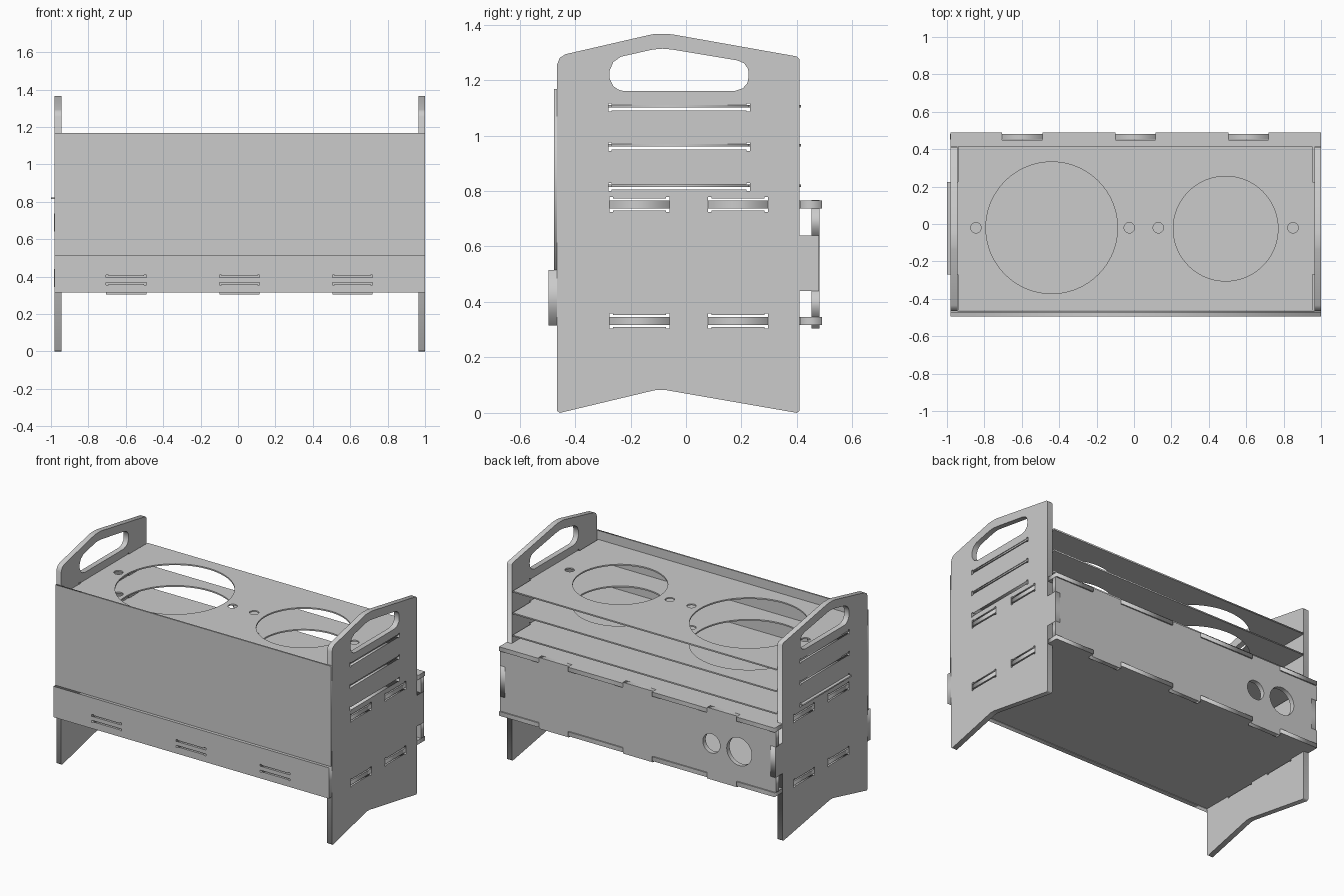
import bpy, math
from mathutils import Matrix

if "Cube" in bpy.data.objects:
    bpy.data.objects.remove(bpy.data.objects["Cube"])

# Flat sheet part: outline plus holes, filled and extruded, then stood in a plane
PLANES = {
    "xy": Matrix(((1, 0, 0, 0), (0, 1, 0, 0), (0, 0, 1, 0), (0, 0, 0, 1))),
    "yz": Matrix(((0, 0, 1, 0), (1, 0, 0, 0), (0, 1, 0, 0), (0, 0, 0, 1))),
    "xz": Matrix(((1, 0, 0, 0), (0, 0, -1, 0), (0, 1, 0, 0), (0, 0, 0, 1))),
}


def sheet(name, plane, lo, hi, outline, holes=()):
    cu = bpy.data.curves.new(name + "_profile", "CURVE")
    cu.dimensions = "2D"
    cu.fill_mode = "BOTH"
    cu.extrude = (hi - lo) / 2
    for pts in [outline, *holes]:
        sp = cu.splines.new("POLY")
        sp.points.add(len(pts) - 1)
        for p, (u, v) in zip(sp.points, pts):
            p.co = (u, v, 0, 1)
        sp.use_cyclic_u = True
    tmp = bpy.data.objects.new(name + "_tmp", cu)
    bpy.context.collection.objects.link(tmp)
    dg = bpy.context.evaluated_depsgraph_get()
    me = bpy.data.meshes.new_from_object(tmp.evaluated_get(dg))
    bpy.data.objects.remove(tmp)
    bpy.data.curves.remove(cu)
    me.name = name
    me.transform(PLANES[plane])
    ob = bpy.data.objects.new(name, me)
    ob.location["yz xz xy".split().index(plane)] = (lo + hi) / 2
    bpy.context.collection.objects.link(ob)
    return ob


def rect(a, b, c, d):
    return [(a, c), (b, c), (b, d), (a, d)]


def circle(x, y, r, n=64):
    return [(x + r * math.cos(2 * math.pi * i / n), y + r * math.sin(2 * math.pi * i / n))
            for i in range(n)]


def slot(a, b, c, d, e=0.005, w=0.012):
    # slot with small corner reliefs
    return [(a, c - e), (a + w, c - e), (a + w, c), (b - w, c), (b - w, c - e), (b, c - e),
            (b, d + e), (b - w, d + e), (b - w, d), (a + w, d), (a + w, d + e), (a, d + e)]


XL, XR, T = -0.98, 1.0, 0.035           # outer faces and thickness of the side panels
PLATES = {"bottom_plate": 0.331, "box_top_plate": 0.751}
SHELVES = {"lower_shelf": 0.815, "middle_shelf": 0.960, "top_shelf": 1.101}
SIDE_TABS = [(-0.275, -0.06), (0.08, 0.295)]
LONG_TABS = [(-0.705, -0.49), (-0.1, 0.115), (0.505, 0.72)]

# Side panels with handle, slots and a rear locking tab
side = [(-0.465, 0.008), (-0.455, 0), (-0.12, 0.08), (-0.105, 0.083), (-0.075, 0.083),
        (-0.06, 0.08), (0.40, 0), (0.41, 0.008), (0.41, 0.44), (0.48, 0.44), (0.48, 0.64),
        (0.41, 0.64), (0.41, 1.275), (0.40, 1.285), (-0.045, 1.364), (-0.065, 1.366),
        (-0.115, 1.366), (-0.135, 1.362), (-0.435, 1.293), (-0.455, 1.28), (-0.465, 1.255)]
grip = [(-0.225, 1.16), (0.175, 1.16), (0.205, 1.17), (0.222, 1.19), (0.226, 1.215),
        (0.224, 1.24), (0.21, 1.26), (0.185, 1.271), (-0.05, 1.31), (-0.085, 1.313),
        (-0.12, 1.31), (-0.235, 1.284), (-0.262, 1.265), (-0.275, 1.235), (-0.275, 1.205),
        (-0.262, 1.178), (-0.245, 1.166)]
cuts = [grip]
cuts += [slot(-0.28, 0.23, z - 0.01, z + 0.009) for z in SHELVES.values()]
cuts += [slot(a, b, z - 0.022, z + 0.022) for z in PLATES.values() for a, b in SIDE_TABS]
sheet("left_side_panel", "yz", XL, XL + T, side, cuts)
sheet("right_side_panel", "yz", XR - T, XR, side, cuts)

# Box plates: tabs through the sides, notches along the back edge
li, ri = XL + T, XR - T
plate = [(li, -0.463), (ri, -0.463)]
for a, b in SIDE_TABS:
    plate += [(ri, a), (XR, a), (XR, b), (ri, b)]
plate += [(ri, 0.412), (XR, 0.412), (XR, 0.49)]
for a, b in reversed(LONG_TABS):
    plate += [(b, 0.49), (b, 0.45), (a, 0.45), (a, 0.49)]
plate += [(XL, 0.49), (XL, 0.412), (li, 0.412)]
for a, b in reversed(SIDE_TABS):
    plate += [(li, b), (XL, b), (XL, a), (li, a)]
for name, z in PLATES.items():
    sheet(name, "xy", z - 0.014, z + 0.014, plate)

# Back panel with finger tabs, end notches and two round ports
ZB, ZT = 0.345, 0.737
back = [(XL - 0.005, ZB)]
for a, b in LONG_TABS:
    back += [(a, ZB), (a, 0.305), (b, 0.305), (b, ZB)]
back += [(XR, ZB), (XR, 0.44), (ri, 0.44), (ri, 0.64), (XR, 0.64), (XR, ZT)]
for a, b in reversed(LONG_TABS):
    back += [(b, ZT), (b, 0.767), (a, 0.767), (a, ZT)]
back += [(XL - 0.005, ZT), (XL - 0.005, 0.64), (li, 0.64), (li, 0.44), (XL - 0.005, 0.44)]
sheet("back_panel", "xz", 0.452, 0.482, back,
      [circle(-0.72, 0.54, 0.09), circle(-0.52, 0.54, 0.062)])

# Front: thick lower rail with slots and tabs, thin upper panel
sheet("front_rail", "xz", -0.495, -0.465, rect(XL, XR, 0.315, 0.515),
      [slot(a, b, 0.36, 0.402) for a, b in LONG_TABS])
for i, (a, b) in enumerate(LONG_TABS):
    sheet(f"front_tab_{i + 1}", "xz", -0.495, -0.465, rect(a, b, 0.368, 0.394))
sheet("front_panel", "xz", -0.475, -0.465, rect(XL, XR, 0.515, 1.167))

# Thin shelves: the upper two have bowl openings and screw holes
holes = [circle(-0.44, -0.02, 0.352, 96), circle(0.49, -0.025, 0.28, 96)]
holes += [circle(x, -0.02, 0.028, 24) for x in (-0.845, -0.025, 0.13, 0.85)]
for name, z in SHELVES.items():
    low = name == "lower_shelf"
    tl, tr = (-1.0, 0.975) if low else (XL, XR - 0.005)
    a, b = -0.27, 0.225
    shelf = [(-0.94, -0.463), (0.955, -0.463), (0.955, a), (tr, a), (tr, b), (0.955, b),
             (0.955, 0.415), (-0.94, 0.415), (-0.94, b), (tl, b), (tl, a), (-0.94, a)]
    sheet(name, "xy", z, z + 0.009, shelf, [] if low else holes)
